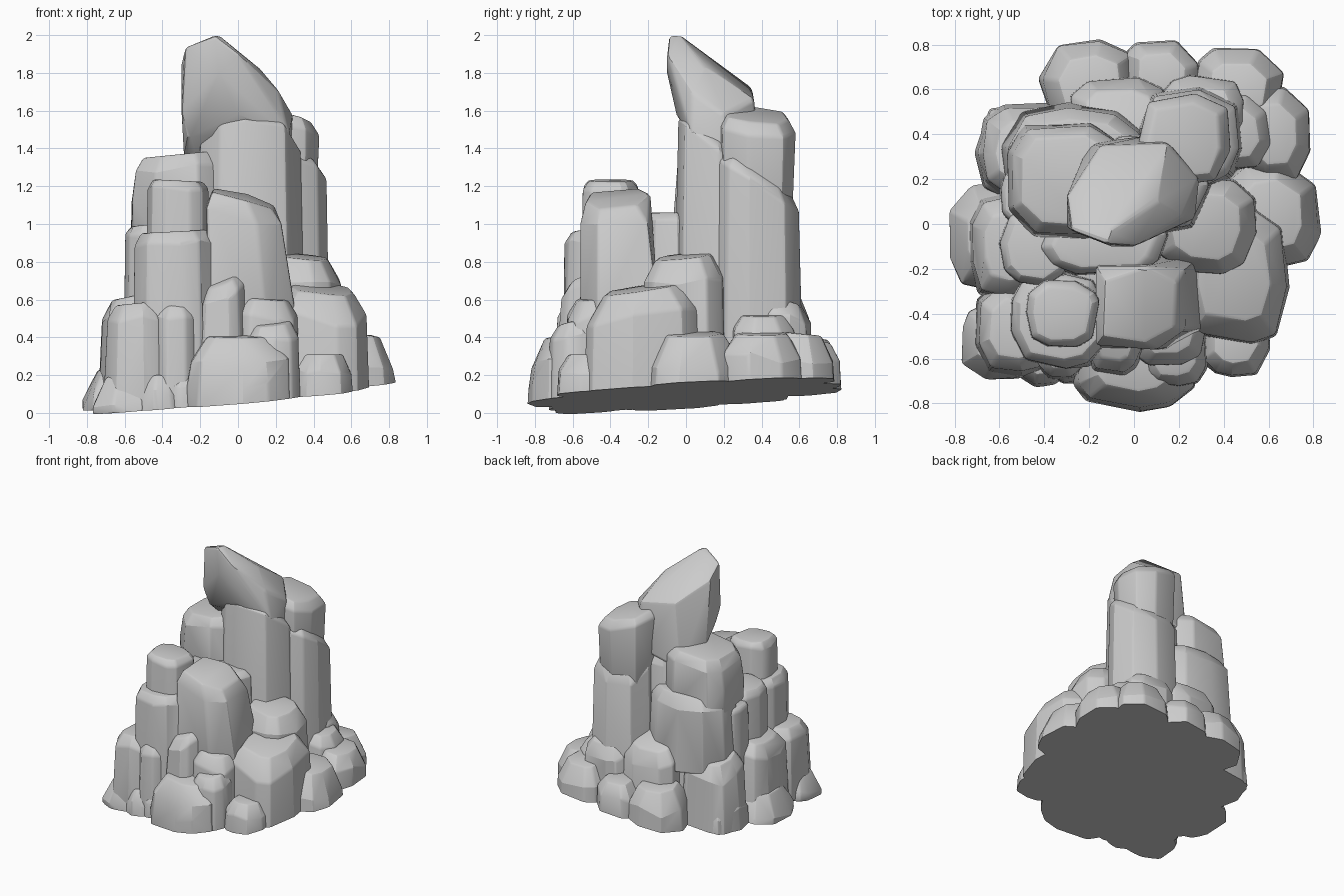
import bpy
import bmesh
import math
import random
from mathutils import Vector

random.seed(7)

old = bpy.data.objects.get("Cube")
if old:
    bpy.data.objects.remove(old, do_unlink=True)

# Plain grey stone
stone = bpy.data.materials.new("grey_stone")
stone.use_nodes = True
GREY = (0.6, 0.6, 0.6, 1)
stone.diffuse_color = GREY
shader = next(n for n in stone.node_tree.nodes if n.type == "BSDF_PRINCIPLED")
shader.inputs["Base Color"].default_value = GREY
shader.inputs["Roughness"].default_value = 0.8

# The whole pile stands on one slightly tilted ground plane
GROUND_POINT = Vector((0, 0, 0.092))
GROUND_NORMAL = Vector((-0.085, -0.055, 1)).normalized()


def hull_rock(name, points, edge):
    """Convex stone through the points, with worn edges and a flat underside."""
    bm = bmesh.new()
    for point in points:
        bm.verts.new(point)
    bmesh.ops.convex_hull(bm, input=bm.verts[:])
    loose = [v for v in bm.verts if not v.link_faces]
    bmesh.ops.delete(bm, geom=loose, context="VERTS")
    bmesh.ops.dissolve_limit(bm, angle_limit=math.radians(7),
                             verts=bm.verts[:], edges=bm.edges[:])
    crisp = [e for e in bm.edges
             if len(e.link_faces) == 2 and e.calc_face_angle() > math.radians(28)]
    bmesh.ops.bevel(bm, geom=crisp, offset=edge, segments=2, profile=0.5,
                    affect="EDGES", clamp_overlap=True)
    bmesh.ops.bisect_plane(bm, geom=bm.verts[:] + bm.edges[:] + bm.faces[:],
                           plane_co=GROUND_POINT, plane_no=GROUND_NORMAL,
                           clear_inner=True)
    rim = [e for e in bm.edges if e.is_boundary]
    if rim:
        bmesh.ops.holes_fill(bm, edges=rim, sides=0)
    bmesh.ops.recalc_face_normals(bm, faces=bm.faces[:])
    mesh = bpy.data.meshes.new(name)
    bm.to_mesh(mesh)
    bm.free()
    mesh.shade_smooth()
    mesh.set_sharp_from_angle(angle=math.radians(20))
    mesh.materials.append(stone)
    rock = bpy.data.objects.new(name, mesh)
    bpy.context.collection.objects.link(rock)


def squarish(value):
    return math.copysign(abs(value) ** 0.74, value)


def stone_block(name, cx, cy, rx, ry, low, high, slope_x=0, slope_y=0,
                flare=0.03, shoulder=0.3, crown=0.75):
    """Irregular many-sided block with a chamfered, sloping top."""
    drop = shoulder * min(rx, ry)
    middle = low + (high - drop - low) * 0.5
    rings = [(low, 1 + flare, False), (middle, 1 + flare / 2, False),
             (high - drop, 0.96, True), (high, crown, True)]
    sides = random.choice((8, 9, 10))
    turn = random.random()
    spokes = [(math.tau * (i + turn + random.uniform(-0.28, 0.28)) / sides,
               random.uniform(0.96, 1.04), random.uniform(-0.25, 0.25) * drop)
              for i in range(sides)]
    points = []
    for height, scale, sloped in rings:
        for angle, reach, wobble in spokes:
            reach_here = reach * scale * random.uniform(0.97, 1.02)
            dx = rx * squarish(math.cos(angle)) * reach_here
            dy = ry * squarish(math.sin(angle)) * reach_here
            tilt = slope_x * dx + slope_y * dy if sloped else 0
            rise = wobble if height < high else 0
            points.append((cx + dx, cy + dy, height + tilt + rise))
    hull_rock(name, points, edge=0.014)


# Overhanging peak
hull_rock("peak", [
    (-.12, -.09, 2.0), (-.1, -.03, 2.0), (-.28, -.03, 1.94), (-.3, .12, 1.86),
    (.01, -.1, 1.9), (.1, .1, 1.84), (.22, .03, 1.7), (.29, .2, 1.58),
    (.15, .36, 1.66), (-.15, .35, 1.72), (-.3, -.02, 1.6), (-.27, .02, 1.46),
    (0, -.05, 1.58), (.27, .02, 1.48), (.28, .25, 1.3), (-.2, .36, 1.2),
    (-.29, .15, 1.35), (.1, .4, 1.3), (-.1, -.1, 1.8),
], edge=0.02)

# Broad front column, cut on a slant and wider toward its foot
hull_rock("front_column_slanted", [
    (-.14, -.5, 1.17), (.05, -.53, 1.12), (.18, -.46, 1.08),
    (.19, -.26, 1.1), (.05, -.19, 1.16), (-.13, -.25, 1.19),
    (-.17, -.54, 1.08), (.1, -.56, 1.0), (.23, -.47, 1.0),
    (.23, -.2, 1.0), (-.17, -.19, 1.1),
    (-.15, -.56, .45), (.15, -.56, .45), (.31, -.47, .5),
    (.3, -.14, .5), (-.15, -.11, .5),
], edge=0.016)

# Tall columns: name, centre, radii, bottom, top, top slopes, flare
columns = [
    ("main_column", .06, .18, .28, .24, 0, 1.44, 0, -.8, .08),
    ("back_column_lower", .25, .38, .23, .225, 0, 1.27, 0, -.65, .07),
    ("back_column_upper", .22, .38, .225, .215, 1.0, 1.58, -.25, -.1, -.1),
    ("left_column_upper", -.3, .2, .26, .27, .95, 1.37, .1, 0),
    ("left_column_middle", -.26, .25, .32, .29, .5, 1.07, 0, 0),
    ("left_column_lower", -.28, .22, .27, .28, 0, .7, 0, 0),
    ("front_column_tall", -.32, -.4, .17, .16, 0, 1.23, -.05, 0, .08),
    ("front_column_short", -.34, -.43, .23, .22, 0, .96, .05, 0, .02),
    ("inner_ledge", -.14, -.08, .3, .15, 0, 1.06, 0, 0),
    ("left_ledge", -.44, -.1, .16, .18, 0, 1.0, .1, 0),
    ("left_back_ledge", -.5, .12, .1, .14, 0, .93, 0, 0),
]
for spec in columns:
    stone_block(*spec, shoulder=.28, crown=.78)

# Stepped blocks around the columns
blocks = [
    ("core", 0, 0, .55, .55, 0, .48, 0, 0),
    ("right_block_large", .44, -.23, .25, .33, 0, .66, -.1, .15),
    ("right_block_upper", .32, -.01, .24, .23, 0, .83, -.1, .1),
    ("right_back_block", .44, .4, .18, .18, 0, .52, -.1, 0),
    ("front_left_block", -.54, -.47, .165, .205, 0, .58, .1, 0, .12),
    ("front_left_narrow_block", -.33, -.55, .12, .15, 0, .57, 0, 0),
    ("front_leaning_block", -.09, -.5, .13, .17, 0, .71, .4, .3, .2),
    ("front_middle_block", .15, -.46, .17, .18, 0, .61, -.1, .1),
    ("front_small_block", .18, -.58, .15, .15, 0, .48, .1, .2),
    ("left_block", -.55, -.1, .18, .24, 0, .62, .2, 0, .08),
    ("left_back_block", -.48, .33, .2, .21, 0, .62, .25, -.2, .08),
    ("back_block", -.07, .49, .23, .18, 0, .67, 0, -.4),
    ("back_right_block", .3, .51, .2, .16, 0, .6, 0, -.3),
]
for spec in blocks:
    stone_block(*spec, shoulder=.5, crown=.66)

# Rounded boulders ringing the foot
boulders = [
    ("foot_core", 0, 0, .66, .66, 0, .3, 0, 0),
    ("front_boulder", .01, -.605, .28, .22, 0, .41, 0, .1),
    ("front_right_boulder", .45, -.51, .16, .18, 0, .31, 0, 0),
    ("right_boulder", .61, .04, .23, .25, 0, .42, -.12, 0),
    ("right_back_boulder", .62, .4, .18, .22, 0, .42, -.1, 0),
    ("back_right_boulder", .46, .6, .21, .19, 0, .42, 0, -.1),
    ("back_boulder", .12, .67, .18, .15, 0, .38, 0, -.1),
    ("back_left_boulder", -.2, .63, .22, .2, 0, .4, 0, -.1),
    ("left_back_boulder", -.5, .33, .21, .22, 0, .33, 0, 0),
    ("left_boulder", -.62, -.06, .21, .24, 0, .25, .2, 0),
    ("front_left_boulder", -.59, -.52, .18, .18, 0, .2, .1, 0),
    ("front_left_pebble", -.42, -.58, .14, .14, 0, .2, 0, 0),
    ("front_gap_pebble", -.28, -.6, .1, .12, 0, .2, 0, 0),
]
for spec in boulders:
    stone_block(*spec, shoulder=.65, crown=.63)
